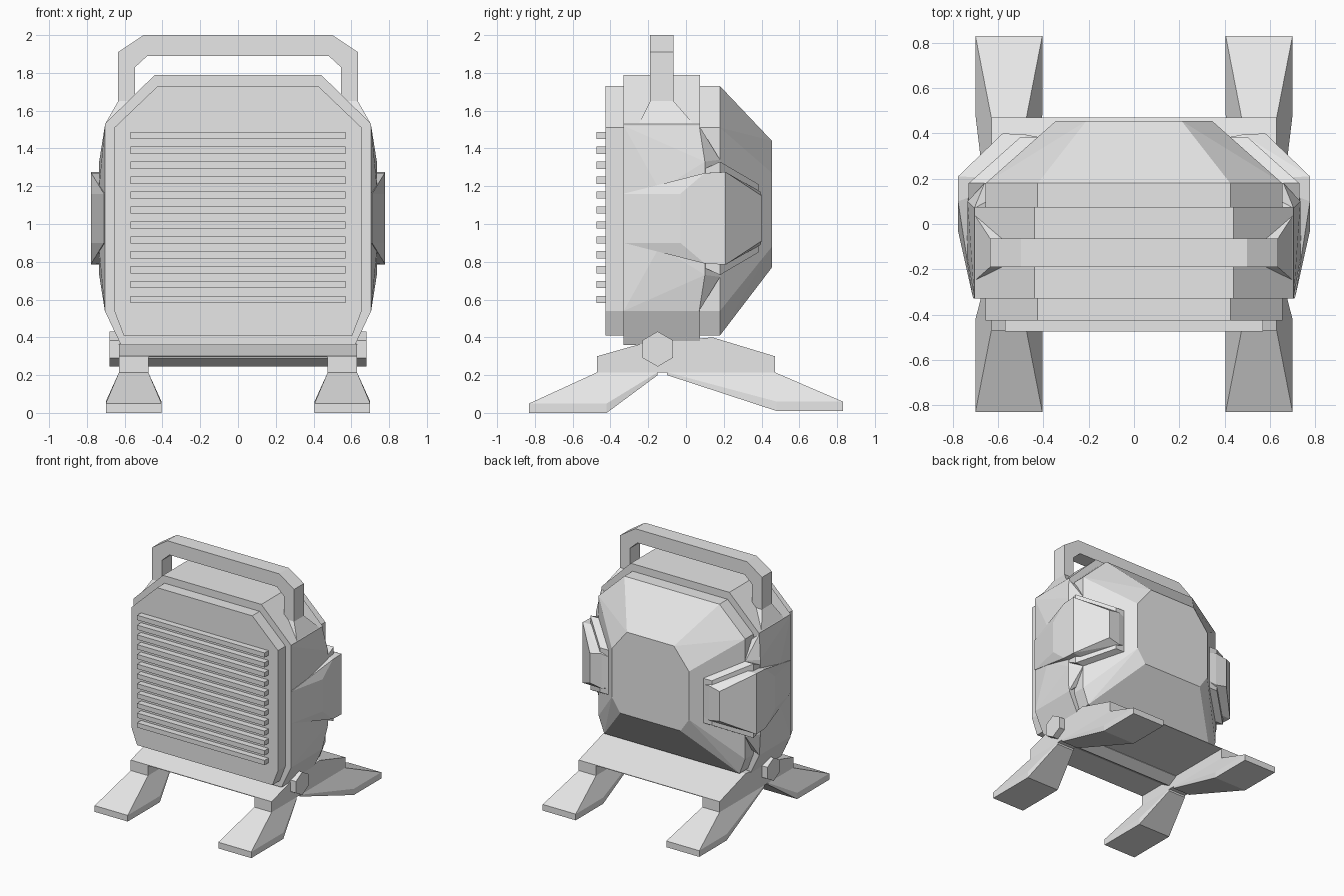
import bpy
import bmesh
from math import cos, sin, radians

cube = bpy.data.objects.get("Cube")
if cube:
    bpy.data.objects.remove(cube, do_unlink=True)

GREY = (0.8, 0.8, 0.8, 1)
grey = bpy.data.materials.new("light grey")
grey.use_nodes = True
grey.diffuse_color = GREY
grey.node_tree.nodes["Principled BSDF"].inputs["Base Color"].default_value = GREY


def finish(name, bm):
    bmesh.ops.recalc_face_normals(bm, faces=bm.faces)
    mesh = bpy.data.meshes.new(name)
    bm.to_mesh(mesh)
    bm.free()
    mesh.materials.append(grey)
    obj = bpy.data.objects.new(name, mesh)
    bpy.context.collection.objects.link(obj)
    return obj


def hull(name, points):
    """Convex faceted solid around a few corner points."""
    bm = bmesh.new()
    for p in points:
        bm.verts.new(p)
    out = bmesh.ops.convex_hull(bm, input=bm.verts)
    spare = {g for g in out["geom_interior"] + out["geom_unused"]
             if isinstance(g, bmesh.types.BMVert)}
    bmesh.ops.delete(bm, geom=list(spare), context='VERTS')
    bmesh.ops.dissolve_limit(bm, angle_limit=radians(1), verts=bm.verts, edges=bm.edges)
    return finish(name, bm)


def prism(name, profile, axis, lo, hi):
    """Extrude a closed 2D profile along x (y, z points) or y (x, z points)."""
    bm = bmesh.new()
    place = (lambda a, b, d: (d, a, b)) if axis == 'x' else (lambda a, b, d: (a, d, b))
    face = bm.faces.new([bm.verts.new(place(a, b, lo)) for a, b in profile])
    out = bmesh.ops.extrude_face_region(bm, geom=[face])
    moved = [g for g in out["geom"] if isinstance(g, bmesh.types.BMVert)]
    step = (hi - lo, 0, 0) if axis == 'x' else (0, hi - lo, 0)
    bmesh.ops.translate(bm, verts=moved, vec=step)
    return finish(name, bm)


def box(x0, x1, y0, y1, z0, z1):
    return [(x, y, z) for x in (x0, x1) for y in (y0, y1) for z in (z0, z1)]


def mirrored(half):
    """Complete a right-hand 2D outline with its reflection."""
    return half + [(-x, z) for x, z in reversed(half)]


def ring(outline, y):
    return [(x, y, z) for x, z in outline]


# Housing outlines, from bottom to top
big = mirrored([(0.62, 0.36), (0.705, 0.54), (0.705, 1.53), (0.44, 1.79)])
small = mirrored([(0.605, 0.41), (0.655, 0.54), (0.655, 1.51), (0.425, 1.73)])
back = mirrored([(0.27, 0.77), (0.345, 0.88), (0.345, 1.27), (0.21, 1.44)])

prism("housing_band", big, 'y', -0.33, 0.075)
prism("front_panel", small, 'y', -0.425, -0.33)
hull("rear_shell", ring(small, 0.07) + ring(small, 0.18) + ring(back, 0.455))

# Grille slats
for i in range(12):
    z = 0.6 + i * 0.079
    hull(f"grille_slat_{i + 1}", box(-0.57, 0.57, -0.475, -0.42, z - 0.019, z + 0.019))

# Carrying handle
outer = mirrored([(0.635, 1.6), (0.635, 1.91), (0.5, 2.0)])
inner = mirrored([(0.545, 1.6), (0.545, 1.83), (0.48, 1.89)])
n = len(outer) // 2
prism("handle", outer + inner[::-1], 'y', -0.19, -0.065)

for s, side in ((1, "left"), (-1, "right")):
    def part(name, points):
        hull(f"{side}_{name}", [(s * x, y, z) for x, y, z in points])

    # Flared handle mount on the shoulder
    part("handle_mount", box(0.53, 0.635, -0.19, -0.065, 1.6, 1.65)
         + box(0.5, 0.703, -0.25, 0.04, 1.5, 1.53))

    # Bulging side wall and the raised side cover that wraps to the back
    bulge, rim, cover = [], [], []
    for up in (1, -1):
        def z(h):
            return 1.03 + up * h
        bulge += [(0.705, -0.33, z(0.49)), (0.705, 0.07, z(0.49)), (0.737, -0.14, z(0.15)),
                  (0.735, 0.1, z(0.3)), (0.66, 0.18, z(0.31)), (0.5, -0.33, z(0.49)),
                  (0.5, 0.18, z(0.31))]
        rim += [(0.735, -0.14, z(0.15)), (0.735, 0.0, z(0.21)), (0.73, 0.18, z(0.3)),
                (0.5, 0.385, z(0.18)), (0.4, 0.385, z(0.18)), (0.5, 0.0, z(0.21)),
                (0.5, 0.18, z(0.3))]
        cover += [(0.71, -0.33, z(0.13)), (0.777, -0.03, z(0.13)), (0.777, 0.1, z(0.24)),
                  (0.777, 0.21, z(0.245)), (0.58, 0.4, z(0.12)), (0.48, 0.395, z(0.14)),
                  (0.4, 0.38, z(0.12)), (0.5, 0.2, z(0.245)), (0.5, -0.1, z(0.13))]
    part("side_wall", bulge)
    part("cover_rim", rim)
    part("side_cover", cover)

    # Stand rail, with splayed front and rear legs
    part("stand_rail", box(0.475, 0.63, -0.47, 0.47, 0.215, 0.3))
    part("front_leg", box(0.405, 0.7, -0.83, -0.42, 0, 0.05)
         + box(0.475, 0.63, -0.47, -0.15, 0.2, 0.215))
    part("rear_leg", box(0.405, 0.7, 0.48, 0.83, 0.01, 0.06)
         + box(0.475, 0.63, -0.1, 0.47, 0.2, 0.215))

# Sloped stand plate and the hexagonal pivot rod through it
prism("stand_plate", [(-0.47, 0.295), (-0.47, 0.3), (-0.24, 0.365), (0.14, 0.4),
                      (0.47, 0.3), (0.47, 0.295)], 'x', -0.63, 0.63)
hexagon = [(-0.15 + 0.093 * sin(radians(60 * i)), 0.338 + 0.093 * cos(radians(60 * i)))
           for i in range(6)]
prism("pivot_rod", hexagon, 'x', -0.68, 0.68)
